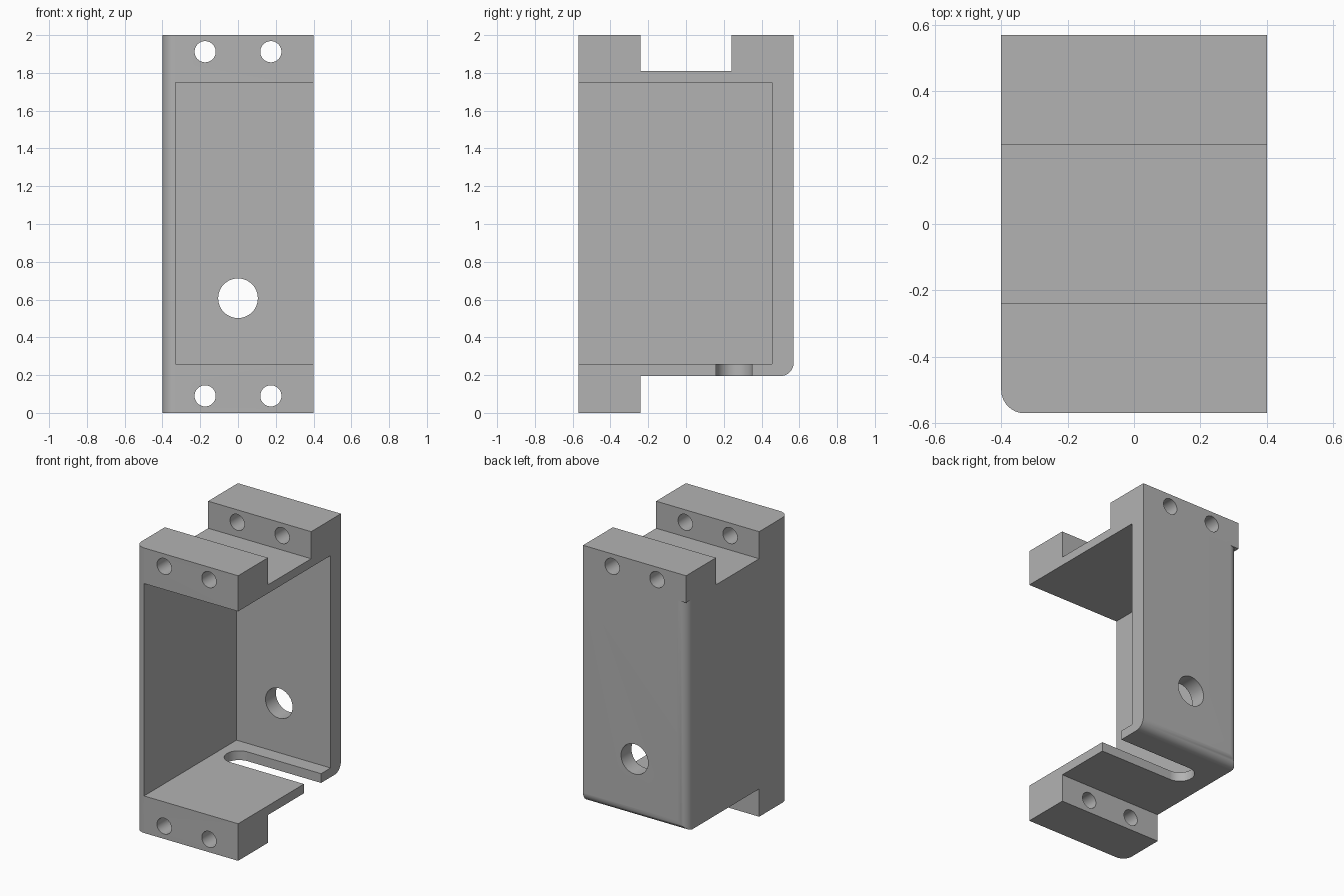
import bpy, bmesh, math
from mathutils import Matrix, Vector

cube = bpy.data.objects.get("Cube")
if cube:
    bpy.data.objects.remove(cube, do_unlink=True)

# Main sizes
W, D = 0.4, 0.57            # half width and half depth
TAB = 0.24                  # inner face of the mounting tabs
FLOOR, ROOF, TOP = 0.195, 1.81, 2.0
ROUND = 0.07

grey = bpy.data.materials.new("plain grey")
grey.use_nodes = True
colour = (0.45, 0.45, 0.45, 1)
grey.diffuse_color = colour
grey.node_tree.nodes["Principled BSDF"].inputs["Base Color"].default_value = colour


def make_object(name, bm):
    bmesh.ops.recalc_face_normals(bm, faces=bm.faces)
    mesh = bpy.data.meshes.new(name)
    bm.to_mesh(mesh)
    bm.free()
    mesh.materials.append(grey)
    obj = bpy.data.objects.new(name, mesh)
    bpy.context.collection.objects.link(obj)
    return obj


def box(name, lo, hi):
    lo, hi = Vector(lo), Vector(hi)
    bm = bmesh.new()
    bmesh.ops.create_cube(bm, size=1, matrix=Matrix.Translation((lo + hi) / 2)
                          @ Matrix.Diagonal((*(hi - lo), 1)))
    return make_object(name, bm)


def cylinder(name, centre, radius, depth, axis):
    turn = Matrix.Rotation(math.pi / 2, 4, "X") if axis == "Y" else Matrix()
    bm = bmesh.new()
    bmesh.ops.create_cone(bm, cap_ends=True, segments=48, radius1=radius,
                          radius2=radius, depth=depth,
                          matrix=Matrix.Translation(centre) @ turn)
    return make_object(name, bm)


def combine(target, other, operation):
    """Apply a boolean and discard the helper."""
    bpy.context.view_layer.objects.active = target
    mod = target.modifiers.new("boolean", "BOOLEAN")
    mod.operation, mod.solver, mod.object = operation, "EXACT", other
    bpy.ops.object.modifier_apply(modifier=mod.name)
    bpy.data.objects.remove(other, do_unlink=True)


# Housing: side profile with both front tabs, extruded across the width
profile = [(-D, 0), (-TAB, 0), (-TAB, FLOOR), (D, FLOOR), (D, ROOF),
           (-TAB, ROOF), (-TAB, TOP), (-D, TOP)]
bm = bmesh.new()
face = bm.faces.new([bm.verts.new((-W, y, z)) for y, z in profile])
side = bmesh.ops.extrude_face_region(bm, geom=[face])
bmesh.ops.translate(bm, vec=(2 * W, 0, 0),
                    verts=[g for g in side["geom"] if isinstance(g, bmesh.types.BMVert)])
bmesh.ops.recalc_face_normals(bm, faces=bm.faces)


def is_rounded(edge):
    a, b = (v.co for v in edge.verts)
    closed_corner = max(a.x, b.x) < 0 and abs(a.y - b.y) < 1e-4 and abs(a.y) > D - 0.01
    back_bottom = min(a.y, b.y) > D - 0.01 and max(a.z, b.z) < FLOOR + 0.01
    return closed_corner or back_bottom


# Rounded closed-side corners and rounded lower back edge
bmesh.ops.bevel(bm, geom=[e for e in bm.edges if is_rounded(e)], offset=ROUND,
                offset_type="OFFSET", segments=8, profile=0.5, affect="EDGES")
housing = make_object("housing", bm)

# Square back tab
combine(housing, box("back_tab", (-W, TAB, ROOF), (W, D, TOP)), "UNION")

# Cavity, open at the front and on one side
combine(housing, box("cavity", (-0.33, -1, 0.26), (1, 0.455, 1.75)), "DIFFERENCE")

# Slot in the floor with a round end
combine(housing, box("slot", (-0.17, 0.16, 0.1), (1, 0.35, 0.4)), "DIFFERENCE")
combine(housing, cylinder("slot_end", (-0.17, 0.255, 0.25), 0.095, 0.3, "Z"), "DIFFERENCE")

# Screw holes through the tabs
for x in (-0.174, 0.174):
    for z in (0.09, 1.912):
        combine(housing, cylinder("screw_hole", (x, 0, z), 0.056, 3, "Y"), "DIFFERENCE")

# Cable hole through the back wall
combine(housing, cylinder("cable_hole", (0, 0.5, 0.607), 0.105, 0.6, "Y"), "DIFFERENCE")

# Smooth rounds, sharp edges
bpy.ops.object.select_all(action="DESELECT")
housing.select_set(True)
bpy.context.view_layer.objects.active = housing
bpy.ops.object.shade_smooth_by_angle(angle=math.radians(30))
normals = housing.modifiers.new("even_normals", "WEIGHTED_NORMAL")
normals.keep_sharp = True
